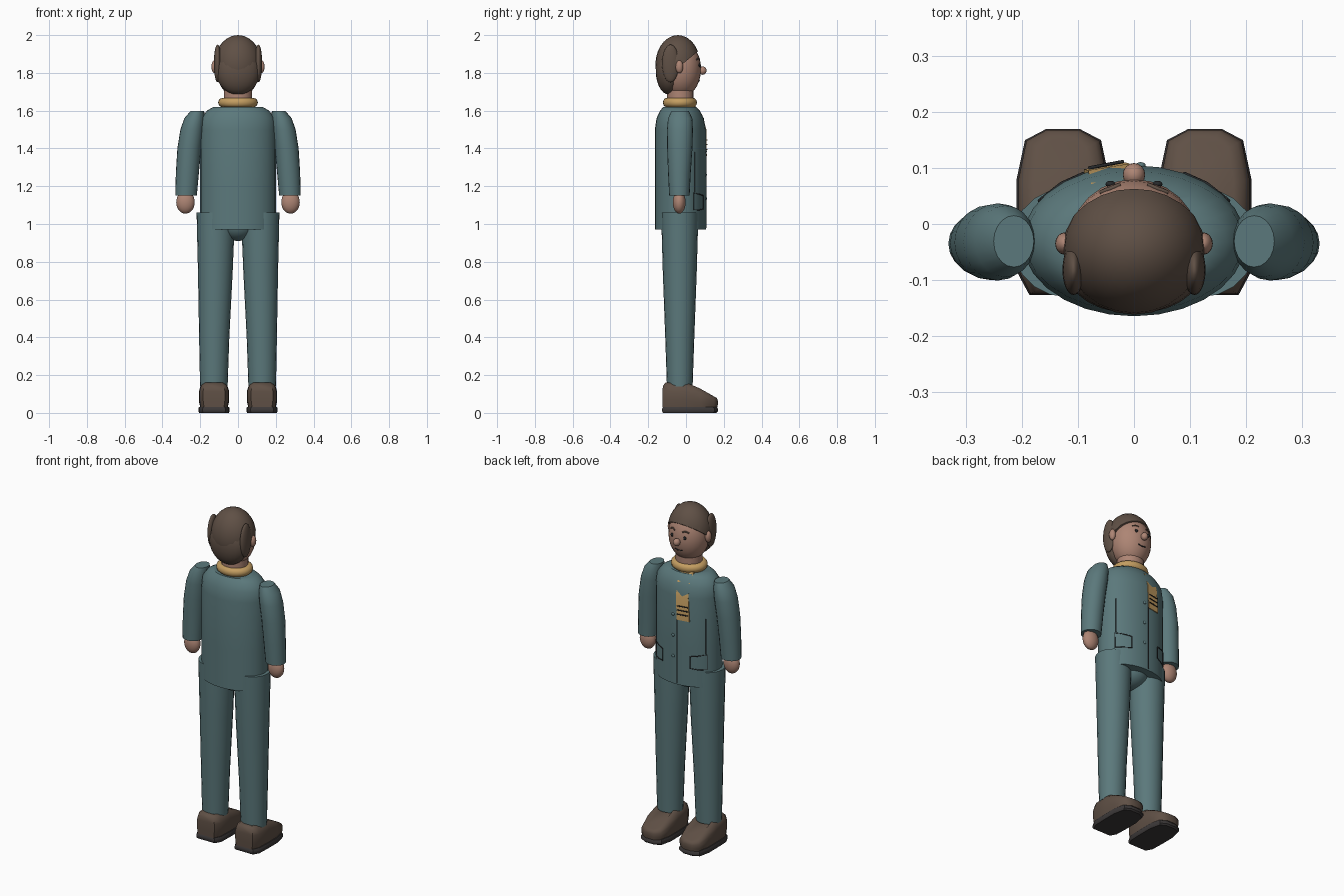
import bpy, bmesh, math
from mathutils import Vector

cube = bpy.data.objects.get("Cube")
if cube:
    bpy.data.objects.remove(cube)


def material(name, r, g, b):
    m = bpy.data.materials.new(name)
    m.use_nodes = True
    m.diffuse_color = (r, g, b, 1)
    m.node_tree.nodes["Principled BSDF"].inputs["Base Color"].default_value = (r, g, b, 1)
    return m


TEAL = material("teal cloth", .105, .19, .20)
BROWN = material("dark brown", .115, .08, .06)
SKIN = material("skin", .42, .235, .175)
GOLD = material("gold scarf", .55, .34, .12)
DARK = material("dark trim", .02, .022, .024)
SOLE = material("sole", .045, .04, .04)


def finish(name, bm, mat, angle=40):
    bmesh.ops.recalc_face_normals(bm, faces=bm.faces)
    me = bpy.data.meshes.new(name)
    bm.to_mesh(me)
    bm.free()
    me.materials.append(mat)
    ob = bpy.data.objects.new(name, me)
    bpy.context.collection.objects.link(ob)
    bpy.ops.object.select_all(action='DESELECT')
    ob.select_set(True)
    bpy.context.view_layer.objects.active = ob
    bpy.ops.object.shade_smooth_by_angle(angle=math.radians(angle))
    return ob


def skin_rings(name, rings, mat, angle=40):
    """Join closed rings of points into a capped body."""
    bm = bmesh.new()
    loops = [[bm.verts.new(p) for p in ring] for ring in rings]
    n = len(loops[0])
    for a, b in zip(loops, loops[1:]):
        for i in range(n):
            j = (i + 1) % n
            bm.faces.new((a[i], a[j], b[j], b[i]))
    bm.faces.new(loops[0])
    bm.faces.new(loops[-1])
    return finish(name, bm, mat, angle)


def loft(name, sections, mat, n=20):
    """Sections are (centre x, centre y, z, radius x, radius y)."""
    turn = [2 * math.pi * i / n for i in range(n)]
    return skin_rings(name, [[(cx + rx * math.cos(t), cy + ry * math.sin(t), z) for t in turn]
                             for cx, cy, z, rx, ry in sections], mat)


def ball(name, centre, radii, mat, cut=None, seg=24):
    bm = bmesh.new()
    bmesh.ops.create_uvsphere(bm, u_segments=seg, v_segments=seg // 2 + 2, radius=1)
    for v in bm.verts:
        v.co = Vector(c + r * k for c, r, k in zip(centre, radii, v.co))
    if cut:
        bmesh.ops.bisect_plane(bm, geom=bm.verts[:] + bm.edges[:] + bm.faces[:],
                               plane_co=cut[0], plane_no=cut[1], clear_inner=True)
        bmesh.ops.holes_fill(bm, edges=[e for e in bm.edges if e.is_boundary])
    return finish(name, bm, mat)


def line(name, points, radius, mat):
    cu = bpy.data.curves.new(name, 'CURVE')
    cu.dimensions = '3D'
    cu.bevel_depth = radius
    cu.bevel_resolution = 1
    cu.use_fill_caps = True
    sp = cu.splines.new('POLY')
    sp.points.add(len(points) - 1)
    for p, co in zip(sp.points, points):
        p.co = (*co, 1)
    cu.materials.append(mat)
    ob = bpy.data.objects.new(name, cu)
    bpy.context.collection.objects.link(ob)


def chest(x, z):
    """Point on the front of the jacket."""
    return (x, -.03 + .135 * math.sqrt(1 - (x / .2) ** 2), z)


def face(x, z):
    """Point on the front of the face."""
    return (x, -.03 + .11 * math.sqrt(1 - (x / .115) ** 2 - ((z - 1.82) / .15) ** 2), z)


# Jacket and trousers seat
loft("jacket", [(0, -.03, .97, .2, .135), (0, -.03, 1.2, .2, .135), (0, -.03, 1.5, .2, .135),
                (0, -.031, 1.56, .195, .125), (0, -.032, 1.6, .165, .105),
                (0, -.033, 1.62, .13, .088)], TEAL, 28)
ball("trouser_seat", (0, -.03, 1.0), (.1, .1, .09), TEAL)

# Jacket seams, buttons
line("front_opening", [chest(-.015, z) for z in (.98, 1.2, 1.48)], .003, DARK)
for z in (1.135, 1.26, 1.385):
    ball("button", chest(.012, z), (.009, .006, .009), TEAL, seg=12)

# Paired parts
for s, tag in ((1, "left"), (-1, "right")):
    loft(tag + "_leg", [(s * .128, -.033, .14, .073, .068), (s * .126, -.033, .4, .08, .077),
                        (s * .12, -.033, .75, .092, .09), (s * .118, -.033, 1.0, .1, .097),
                        (s * .119, -.033, 1.06, .1, .098)], TEAL)
    loft(tag + "_sleeve", [(s * .275, -.035, 1.15, .057, .054), (s * .268, -.035, 1.27, .061, .06),
                           (s * .258, -.033, 1.4, .063, .067), (s * .243, -.032, 1.5, .062, .069),
                           (s * .23, -.031, 1.56, .054, .064),
                           (s * .215, -.031, 1.598, .036, .046)], TEAL)
    ball(tag + "_hand", (s * .278, -.036, 1.115), (.049, .034, .06), SKIN)

    # Shoe: one outline, narrowed and raised to a sloping top
    half = [(.03, .17), (.068, .15), (.083, .08), (.083, 0), (.08, -.09), (.06, -.127)]
    outline = half + [(-x, y) for x, y in reversed(half)]
    shoe = [(t, w, l) for t, w, l in ((0, .88, .98), (.3, .96, .99), (.65, .96, .99),
                                      (.88, .85, .96), (1, .62, .88))]
    rings = []
    for t, w, l in shoe:
        rings.append([(s * .127 + x * w, .02 + (y - .02) * l,
                       .03 + t * (.13 - .5 * max(0, y - .02))) for x, y in outline])
    skin_rings(tag + "_shoe", rings, BROWN, 50)
    skin_rings(tag + "_sole", [[(s * .127 + x * w, y * w, z) for x, y in outline]
                               for z, w in ((0, .95), (.008, 1), (.022, 1), (.032, .95))], SOLE)

    # Pocket and side seam
    line(tag + "_pocket", [chest(s * x, z) for x, z in
                           ((.09, 1.15), (.09, 1.08), (.13, 1.075), (.17, 1.075), (.17, 1.165),
                            (.13, 1.157), (.09, 1.15))], .003, DARK)
    line(tag + "_side_seam", [chest(s * .165, z) for z in (1.17, 1.38)], .003, DARK)

    # Face and hair pairs
    ball(tag + "_ear", (s * .124, -.035, 1.832), (.017, .02, .034), SKIN, seg=16)
    ball(tag + "_eye", face(s * .042, 1.84), (.009, .006, .01), DARK, seg=12)
    line(tag + "_eyebrow", [face(s * x, z) for x, z in ((.025, 1.872), (.042, 1.878), (.06, 1.87))],
         .004, BROWN)
    ball(tag + "_side_hair", (s * .108, -.082, 1.85), (.02, .045, .1), BROWN)

# Head
loft("neck", [(0, -.03, 1.6, .075, .07), (0, -.03, 1.74, .075, .07)], SKIN)
ball("head", (0, -.03, 1.82), (.115, .11, .15), SKIN)
ball("nose", (0, .088, 1.812), (.02, .021, .022), SKIN, seg=16)
line("mouth", [face(x, z) for x, z in ((-.025, 1.763), (0, 1.758), (.025, 1.763))], .003, DARK)
ball("hair_cap", (0, -.043, 1.843), (.127, .119, .157), BROWN,
     cut=((0, .07, 1.92), (0, -.64, .77)))
ball("back_hair", (0, -.09, 1.81), (.117, .07, .125), BROWN)

# Scarf: ring round the neck and a hanging tail with trim
bpy.ops.mesh.primitive_torus_add(major_radius=.08, minor_radius=.025, major_segments=28,
                                 minor_segments=12, location=(0, -.032, 1.643))
ring = bpy.context.object
ring.name = "scarf_ring"
ring.scale.y = .86
ring.data.materials.append(GOLD)
bpy.ops.object.shade_smooth_by_angle(angle=math.radians(60))

rows = []
for x, z, y in ((-.035, 1.63, .045), (-.04, 1.58, .085), (-.045, 1.5, .108), (-.052, 1.36, .11)):
    rows.append([(x - .037, y - .012, z), (x + .037, y, z),
                 (x + .037, y - .012, z), (x - .037, y - .028, z)])
skin_rings("scarf_tail", rows, GOLD, 30)
for z in (1.395, 1.42, 1.445):
    line("scarf_stripe", [(-.082, .1, z), (-.018, .112, z)], .003, DARK)
